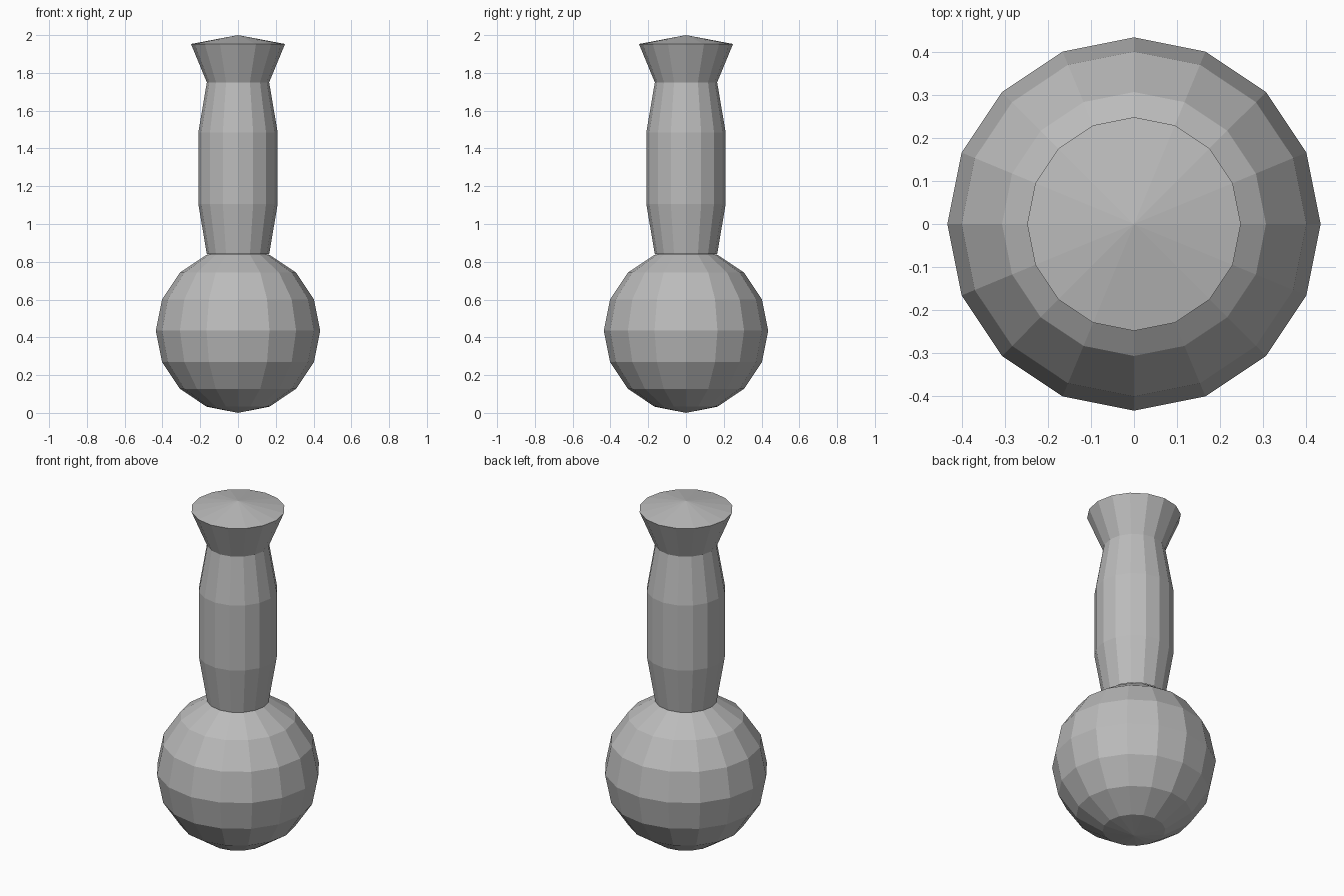
import bpy
import math

SIDES = 16
RADIUS = 0.435

cube = bpy.data.objects.get("Cube")
if cube:
    bpy.data.objects.remove(cube, do_unlink=True)

grey = bpy.data.materials.new("plain grey")
grey.use_nodes = True
colour = (0.5, 0.5, 0.5, 1)
grey.diffuse_color = colour
grey.node_tree.nodes["Principled BSDF"].inputs["Base Color"].default_value = colour


def lathe(name, profile):
    """Revolve (radius, height) points; a zero radius becomes a single pole."""
    verts, rings, faces = [], [], []
    for r, z in profile:
        count = SIDES if r > 0 else 1
        start = len(verts)
        for i in range(count):
            a = math.tau * i / SIDES
            verts.append((r * math.cos(a), r * math.sin(a), z))
        rings.append([start + i % count for i in range(SIDES)])
    for low, high in zip(rings, rings[1:]):
        for i in range(SIDES):
            j = (i + 1) % SIDES
            corners = [low[i], low[j], high[j], high[i]]
            faces.append(list(dict.fromkeys(corners)))
    mesh = bpy.data.meshes.new(name)
    mesh.from_pydata(verts, [], faces)
    mesh.materials.append(grey)
    obj = bpy.data.objects.new(name, mesh)
    bpy.context.collection.objects.link(obj)
    return obj


# Faceted ball at the base
ball = []
for k in range(9):
    a = math.pi * k / 8
    r = 0 if k in (0, 8) else RADIUS * math.sin(a)
    ball.append((r, RADIUS - RADIUS * math.cos(a)))
lathe("ball", ball)

# Handle with a swollen grip, flared end and shallow domed cap
lathe("handle", [(0.165, 0.84), (0.21, 1.105), (0.21, 1.485),
                 (0.165, 1.75), (0.249, 1.953), (0, 2.0)])
